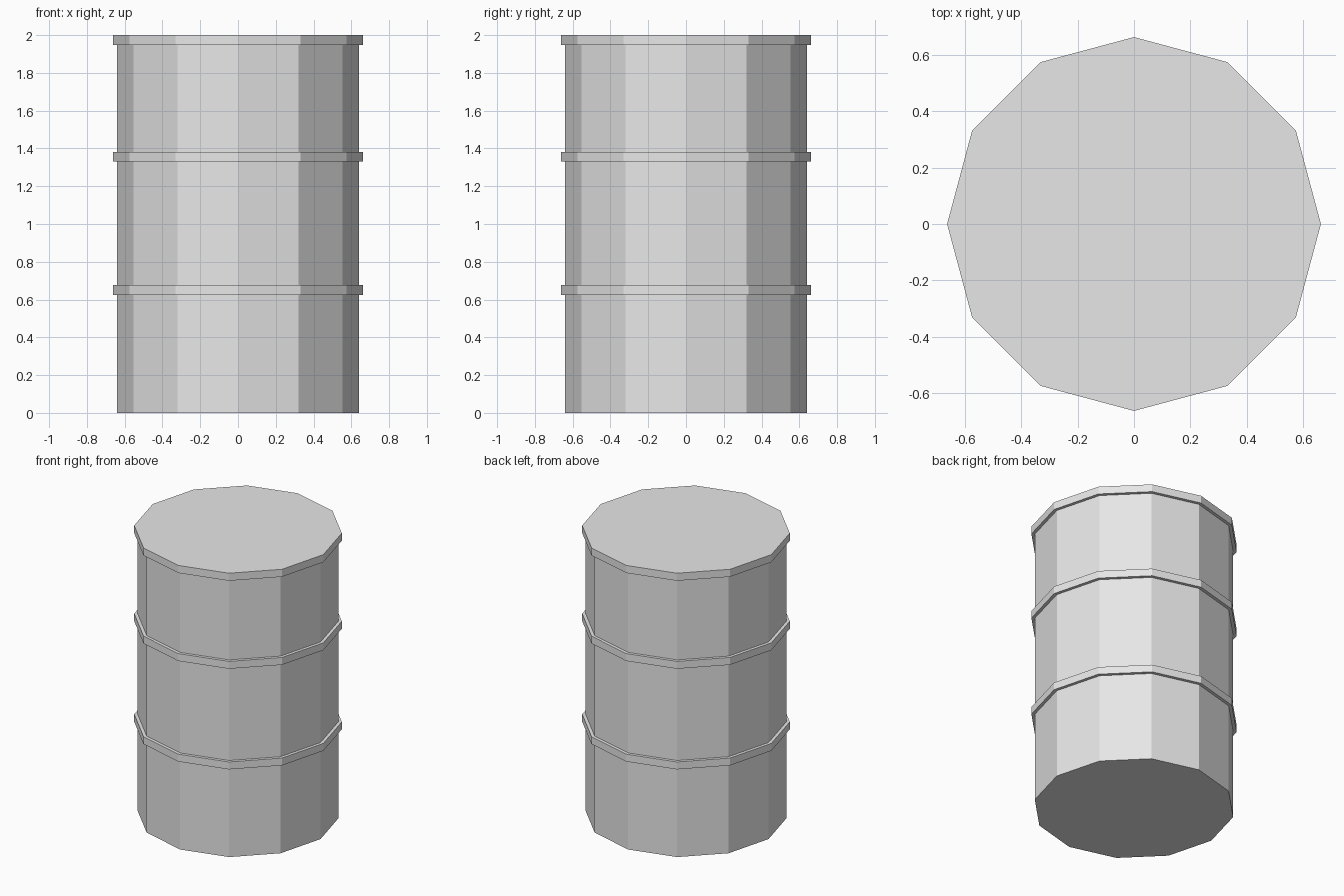
import bpy
import bmesh
from math import cos, sin, tau

SIDES = 12
BODY_RADIUS = 0.64
RIM_RADIUS = 0.662

default = bpy.data.objects.get("Cube")
if default:
    bpy.data.objects.remove(default, do_unlink=True)

steel = bpy.data.materials.new("light_grey_steel")
steel.use_nodes = True
colour = (0.8, 0.8, 0.8, 1.0)
steel.diffuse_color = colour
steel.node_tree.nodes["Principled BSDF"].inputs["Base Color"].default_value = colour


def lathe(name, profile):
    """Turn a radius/height profile into a closed, flat-sided solid."""
    bm = bmesh.new()
    rings = [[bm.verts.new((r * cos(tau * i / SIDES), r * sin(tau * i / SIDES), z))
              for i in range(SIDES)] for r, z in profile]
    for low, high in zip(rings, rings[1:]):
        for i in range(SIDES):
            j = (i + 1) % SIDES
            bm.faces.new((low[i], low[j], high[j], high[i]))
    bm.faces.new(list(reversed(rings[0])))
    bm.faces.new(rings[-1])
    bmesh.ops.recalc_face_normals(bm, faces=bm.faces)
    mesh = bpy.data.meshes.new(name)
    bm.to_mesh(mesh)
    bm.free()
    mesh.materials.append(steel)
    obj = bpy.data.objects.new(name, mesh)
    bpy.context.collection.objects.link(obj)
    return obj


# Drum wall with two raised hoops and a rim flush with the flat lid
profile = [(BODY_RADIUS, 0.0)]
for bottom, top in ((0.625, 0.677), (1.33, 1.382)):
    profile += [(BODY_RADIUS, bottom), (RIM_RADIUS, bottom),
                (RIM_RADIUS, top), (BODY_RADIUS, top)]
profile += [(BODY_RADIUS, 1.947), (RIM_RADIUS, 1.947), (RIM_RADIUS, 2.0)]
lathe("drum_body", profile)
